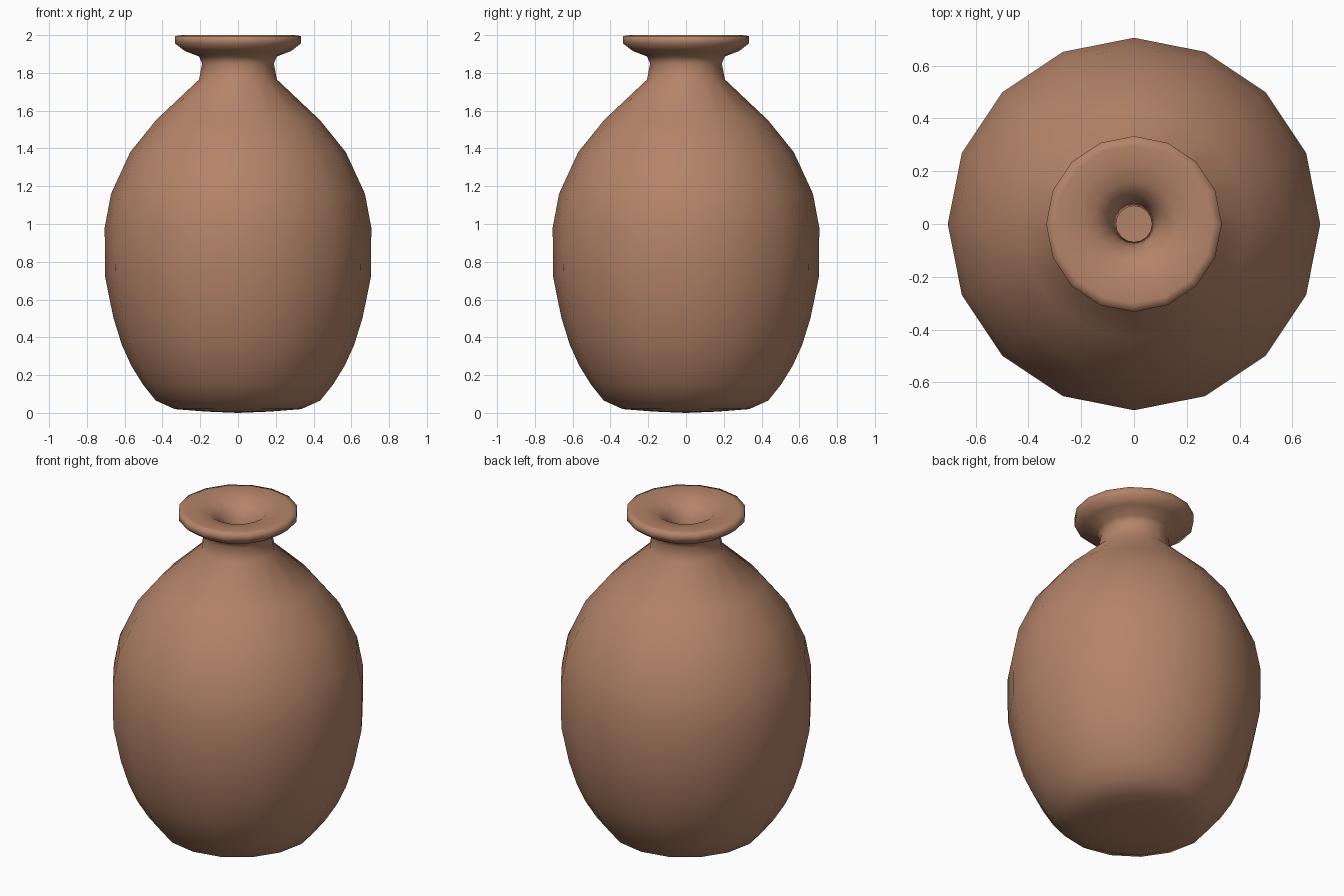
import bpy, bmesh, math

if "Cube" in bpy.data.objects:
    bpy.data.objects.remove(bpy.data.objects["Cube"])

SIDES = 16

# Profile (radius, height): underside, outer wall, lip, throat, inner wall, inner floor
outer = [(0, 0.0), (0.17, 0.007), (0.335, 0.02), (0.435, 0.065), (0.503, 0.15),
         (0.565, 0.25), (0.615, 0.36), (0.66, 0.505), (0.703, 0.717),
         (0.706, 0.98), (0.672, 1.16), (0.571, 1.38), (0.434, 1.55),
         (0.206, 1.765), (0.19, 1.85), (0.206, 1.887), (0.28, 1.915)]
lip = [(0.333, 1.955), (0.333, 1.995), (0.30, 2.0), (0.23, 1.995), (0.16, 1.98),
       (0.11, 1.94), (0.08, 1.88), (0.068, 1.80)]
inner = [(0.15, 1.72), (0.39, 1.51), (0.52, 1.35), (0.62, 1.15), (0.655, 0.97),
         (0.652, 0.72), (0.61, 0.52), (0.52, 0.27), (0.40, 0.12), (0.30, 0.075), (0, 0.06)]

bm = bmesh.new()
rings = []
for r, z in outer + lip + inner:
    if r == 0:
        rings.append([bm.verts.new((0, 0, z))])
    else:
        rings.append([bm.verts.new((r * math.cos(a), r * math.sin(a), z))
                      for a in (2 * math.pi * i / SIDES for i in range(SIDES))])

# Join neighbouring rings, with fans at the two poles
for low, high in zip(rings, rings[1:]):
    for i in range(SIDES):
        j = (i + 1) % SIDES
        if len(low) == 1:
            bm.faces.new((low[0], high[j], high[i]))
        elif len(high) == 1:
            bm.faces.new((low[i], low[j], high[0]))
        else:
            bm.faces.new((low[i], low[j], high[j], high[i]))
for f in bm.faces:
    f.smooth = True
bmesh.ops.recalc_face_normals(bm, faces=bm.faces)

mesh = bpy.data.meshes.new("vase")
bm.to_mesh(mesh)
bm.free()
vase = bpy.data.objects.new("vase", mesh)
bpy.context.collection.objects.link(vase)

clay = bpy.data.materials.new("brown clay")
clay.diffuse_color = (0.46, 0.23, 0.14, 1)
clay.use_nodes = True
clay.node_tree.nodes["Principled BSDF"].inputs["Base Color"].default_value = clay.diffuse_color
mesh.materials.append(clay)
